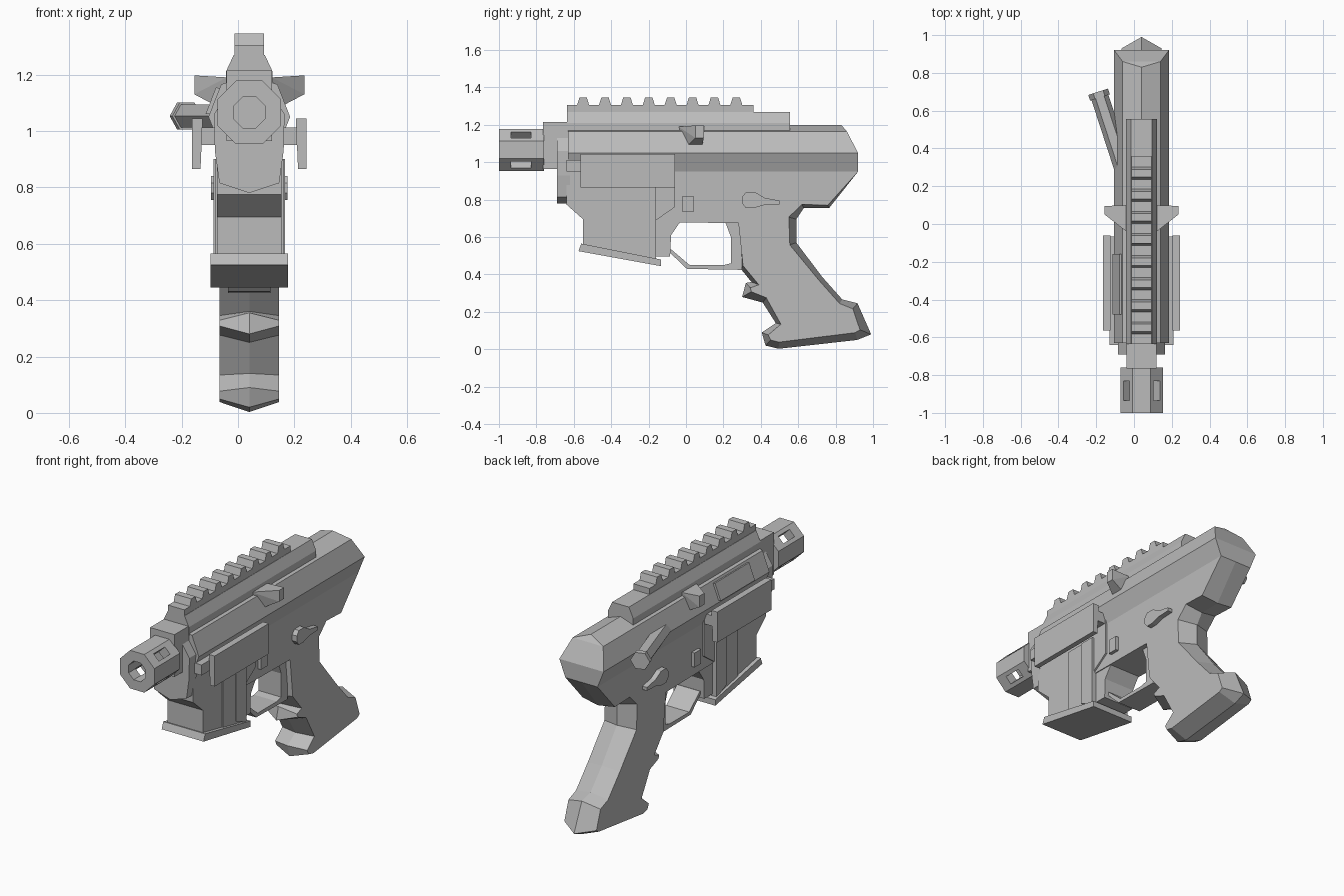
import bpy, bmesh, math
from mathutils import Vector, Matrix

if "Cube" in bpy.data.objects:
    bpy.data.objects.remove(bpy.data.objects["Cube"])

CX = 0.04  # centre plane of the body

grey = bpy.data.materials.new("light grey")
grey.use_nodes = True
grey.diffuse_color = (0.5, 0.5, 0.5, 1)
grey.node_tree.nodes["Principled BSDF"].inputs["Base Color"].default_value = (0.5, 0.5, 0.5, 1)


def finish(name, bm):
    bmesh.ops.recalc_face_normals(bm, faces=bm.faces)
    mesh = bpy.data.meshes.new(name)
    bm.to_mesh(mesh)
    bm.free()
    mesh.materials.append(grey)
    ob = bpy.data.objects.new(name, mesh)
    bpy.context.collection.objects.link(ob)
    return ob


def hull(name, points):
    """Convex solid around a few corner points."""
    bm = bmesh.new()
    for p in points:
        bm.verts.new((CX + p[0], p[1], p[2]))
    bmesh.ops.convex_hull(bm, input=bm.verts)
    bmesh.ops.dissolve_limit(bm, angle_limit=0.01, verts=bm.verts, edges=bm.edges)
    return finish(name, bm)


def box(name, x, y, z):
    return hull(name, [(a, b, c) for a in x for b in y for c in z])


def prism(name, outline, x0, x1):
    """Side outline in (y, z), extruded across x."""
    bm = bmesh.new()
    a, b = [[bm.verts.new((CX + x, y, z)) for y, z in outline] for x in (x0, x1)]
    bm.faces.new(a)
    bm.faces.new(b)
    for i in range(len(a)):
        bm.faces.new((a[i - 1], a[i], b[i], b[i - 1]))
    return finish(name, bm)


def ridged(name, outline, half):
    """Side outline (y, z, inset): ridge on the centre plane, inset flat sides."""
    pts = [Vector(p[:2]) for p in outline]
    n = len(pts)
    sides = []
    for i, p in enumerate(pts):
        d0 = (p - pts[i - 1]).normalized()
        d1 = (pts[(i + 1) % n] - p).normalized()
        n0, n1 = Vector((-d0.y, d0.x)), Vector((-d1.y, d1.x))
        sides.append(p + (n0 + n1) / max(1 + n0.dot(n1), 0.6) * outline[i][2])
    bm = bmesh.new()
    rings = [[bm.verts.new((CX + x, q.x, q.y)) for q in ring]
             for x, ring in ((-half, sides), (0, pts), (half, sides))]
    bm.faces.new(rings[0])
    bm.faces.new(rings[2])
    for a, b in zip(rings, rings[1:]):
        for i in range(n):
            bm.faces.new((a[i - 1], a[i], b[i], b[i - 1]))
    return finish(name, bm)


def rod(name, start, end, radius, sides, turn=0.0):
    a, b = Vector(start), Vector(end)
    bm = bmesh.new()
    bmesh.ops.create_cone(bm, cap_ends=True, segments=sides, radius1=radius,
                          radius2=radius, depth=(b - a).length)
    m = (Matrix.Translation((a + b) / 2)
         @ (b - a).to_track_quat('Z', 'X').to_matrix().to_4x4()
         @ Matrix.Rotation(turn, 4, 'Z'))
    bmesh.ops.transform(bm, matrix=m, verts=bm.verts)
    return finish(name, bm)


def cut(target, cutter):
    cutter.hide_render = True
    mod = target.modifiers.new("cut", 'BOOLEAN')
    mod.operation = 'DIFFERENCE'
    mod.solver = 'EXACT'
    mod.object = cutter
    bpy.context.view_layer.objects.active = target
    bpy.ops.object.modifier_apply(modifier=mod.name)
    bpy.data.objects.remove(cutter)


# Upper receiver with a shallow top ridge and a sloped rear
upper = []
for s in (-1, 1):
    for y0, y1, x, z in ((-.63, .83, 0, 1.2), (-.63, .86, .1, 1.165),
                         (-.63, .92, .145, 1.05), (-.63, .92, .105, .95)):
        upper += [(s * x, y0, z), (s * x, y1, z)]
hull("upper_receiver", upper)

# Lower receiver and grip in one piece
ridged("lower_receiver_and_grip", [
    (-.2, .97, 0), (-.2, .68, 0), (.28, .675, 0), (.285, .44, .02),
    (.35, .36, .025), (.32, .355, .03), (.3, .28, .04), (.41, .25, .03),
    (.48, .14, .02), (.405, .09, .03), (.425, .02, .035), (.495, .003, .035),
    (.915, .05, .04), (.99, .08, .045), (.917, .246, .035), (.835, .267, .025),
    (.73, .385, .025), (.59, .57, .035), (.59, .695, .04), (.63, .755, .02),
    (.765, .755, .015), (.92, .95, 0), (.9, .97, 0)], .105)

# Magazine housing, stepping wider toward the rear
prism("magazine_housing", [
    (-.64, 1), (-.64, .775), (-.55, .695), (-.55, .55), (-.16, .48),
    (-.16, .69), (-.06, .76), (-.06, 1)], -.115, .115)
for name, y, half in (("middle_step", -.37, .121), ("rear_step", -.255, .127)):
    prism(name, [(y, .9), (y, .52), (-.16, .48), (-.16, .9)], -half, half)
prism("magazine_base", [(-.56, .565), (-.575, .525), (-.135, .445), (-.135, .48)],
      -.137, .137)

# Trigger guard
prism("guard_front_post", [(-.17, .7), (-.17, .495), (-.085, .495), (-.08, .61),
                           (-.025, .69)], -.1, .1)
prism("trigger_guard", [
    (-.1, .53), (.005, .43), (.3, .425), (.3, .68), (.21, .68), (.24, .6),
    (.24, .46), (.2, .45), (.02, .45), (-.08, .535)], -.075, .075)

# Top rail with teeth
hull("rail_base", [(s * x, y, z) for s in (-1, 1)
                   for x, z in ((.083, 1.16), (.083, 1.21), (.055, 1.27))
                   for y in (-.635, .555)])
box("rail_top", (-.053, .053), (-.635, .36), (1.26, 1.305))
for i in range(8):
    y = -.55 + i * .117
    prism("rail_tooth", [(y - .034, 1.3), (y - .02, 1.345), (y + .02, 1.345),
                         (y + .034, 1.3)], -.053, .053)

# Barrel block and front collar
box("barrel_block", (-.08, .08), (-.765, -.62), (.965, 1.215))
hull("front_collar", [(s * x, y, z) for s in (-1, 1) for y in (-.69, -.62)
                      for x, z in ((.07, 1.145), (.125, 1.06), (.122, .93),
                                   (.106, .815), (0, .78))])

# Muzzle: octagonal tube with four diagonal slots
Z = 1.066
muzzle = rod("muzzle", (CX, -1, Z), (CX, -.76, Z), .122, 8, math.pi / 8)
cut(muzzle, rod("bore", (CX, -1.1, Z), (CX, -.79, Z), .06, 8, math.pi / 8))
for sx in (-1, 1):
    slot = box("slot", (-.024, .024), (-.935, -.83), (-.2, .2))
    slot.data.transform(Matrix.Translation((CX, 0, Z))
                        @ Matrix.Rotation(sx * math.pi / 4, 4, 'Y')
                        @ Matrix.Translation((-CX, 0, 0)))
    cut(muzzle, slot)

# Parts repeated on both sides
for s, side in ((1, "left"), (-1, "right")):
    box(side + "_panel_bracket", (s * .09, s * .17), (-.64, -.065), (.95, 1.012))
    hull(side + "_side_panel", [(s * x, y, z) for y in (-.565, -.06) for x, z in
                                ((.165, 1.045), (.203, 1.045), (.203, .865), (.173, .865))])
    hull(side + "_wing", [(s * x, y, z) for x, y, z in (
        (.08, -.04, 1.19), (.08, .1, 1.19), (.195, .05, 1.197), (.195, .095, 1.197),
        (.195, .05, 1.13), (.195, .095, 1.13), (.1, 0, 1.08), (.1, .085, 1.08))])
    prism(side + "_selector", [
        (.3, .78), (.32, .755), (.36, .755), (.42, .772), (.5, .775), (.5, .795),
        (.42, .81), (.37, .84), (.32, .84), (.3, .815)], s * .1, s * .135)
    box(side + "_button", (s * .1, s * .125), (-.02, .04), (.735, .82))

# Ejection cover on the right slope
hull("ejection_cover", [(x, y, z) for y in (-.48, -.16) for x, z in
                        ((-.1, 1.15), (-.118, 1.155), (-.155, 1.06), (-.14, 1.06))])

# Angled plunger on the right side
tip, base = Vector((-.19, .7, 1.053)), Vector((-.05, .27, 1.053))
rod("plunger_shaft", base, tip, .047, 6)
rod("plunger_cap", tip.lerp(base, .07), tip, .055, 6)
